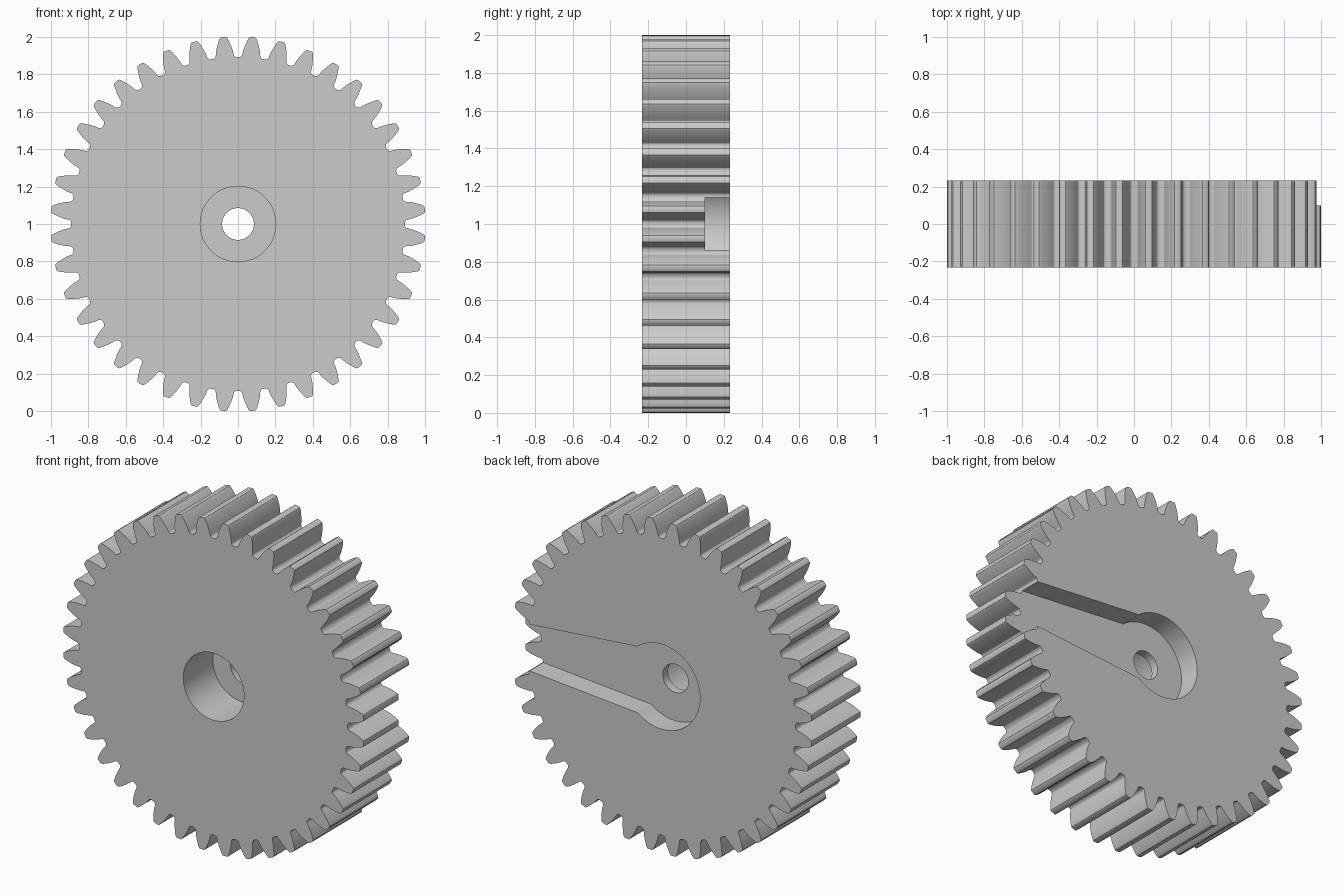
import bpy
import bmesh
from math import acos, asin, atan2, cos, sin, tan, pi, radians, hypot

TEETH = 40
HALF_DEPTH = 0.232
TIP_R, PITCH_R, ROOT_R = 1.002, 0.9545, 0.892
BASE_R = PITCH_R * cos(radians(20))

old = bpy.data.objects.get("Cube")
if old:
    bpy.data.objects.remove(old, do_unlink=True)

grey = bpy.data.materials.new("light_grey")
grey.use_nodes = True
colour = (0.6, 0.6, 0.6, 1)
grey.diffuse_color = colour
grey.node_tree.nodes["Principled BSDF"].inputs["Base Color"].default_value = colour


def prism(name, outline, y0, y1):
    """Extrude an (x, z) outline, centred on the axle, from y0 to y1."""
    bm = bmesh.new()
    face = bm.faces.new([bm.verts.new((x, y0, z + 1)) for x, z in outline])
    out = bmesh.ops.extrude_face_region(bm, geom=[face])
    verts = [v for v in out["geom"] if isinstance(v, bmesh.types.BMVert)]
    bmesh.ops.translate(bm, verts=verts, vec=(0, y1 - y0, 0))
    bmesh.ops.recalc_face_normals(bm, faces=bm.faces)
    mesh = bpy.data.meshes.new(name)
    bm.to_mesh(mesh)
    bm.free()
    mesh.materials.append(grey)
    obj = bpy.data.objects.new(name, mesh)
    bpy.context.collection.objects.link(obj)
    return obj


def arc(radius, start, end, steps):
    return [(radius * cos(start + (end - start) * i / steps),
             radius * sin(start + (end - start) * i / steps)) for i in range(steps)]


def involute(angle):
    return tan(angle) - angle


def half_angle(r):
    """Half the tooth's angular width at radius r."""
    return pi / (2 * TEETH) + involute(radians(20)) - involute(acos(min(1, BASE_R / r)))


# Half a tooth: rounded tip, involute flank, rounded root
flank = [(0.012, TIP_R), (0.018, 0.9995), (0.0225, 0.993)]
flank += [(half_angle(r), r) for r in (0.984, 0.968, 0.952, 0.936, 0.92, 0.907)]
flank += [(0.0565, 0.899), (0.063, 0.894), (0.071, ROOT_R)]
tooth = [(-a, r) for a, r in reversed(flank)] + flank

outline = []
for i in range(TEETH):
    centre = (i + 0.5) * 2 * pi / TEETH
    outline += [(r * cos(centre + a), r * sin(centre + a)) for a, r in tooth]
gear = prism("gear_wheel", outline, -HALF_DEPTH, HALF_DEPTH)

# Keyhole pocket in the back: round hub with a tapering arm out through the rim
corner_x, corner_z = 0.16, 0.199
end_x = 1.1
end_z = corner_z - (end_x - corner_x) * 0.082
start = atan2(corner_z, corner_x)
hub_r = hypot(corner_x, corner_z)
keyhole = arc(hub_r, start, 2 * pi - start, 48)
keyhole += [(corner_x, -corner_z), (end_x, -end_z), (end_x, end_z)]

cutters = [
    prism("keyhole_cutter", keyhole, 0.1, 0.4),
    prism("front_bore_cutter", arc(0.202, 0, 2 * pi, 64), -0.4, 0.05),
    prism("axle_hole_cutter", arc(0.085, 0, 2 * pi, 48), -0.5, 0.5),
]

bpy.ops.object.select_all(action="DESELECT")
bpy.context.view_layer.objects.active = gear
gear.select_set(True)
for cutter in cutters:
    mod = gear.modifiers.new(cutter.name, "BOOLEAN")
    mod.operation = "DIFFERENCE"
    mod.solver = "EXACT"
    mod.object = cutter
    bpy.ops.object.modifier_apply(modifier=mod.name)
    bpy.data.objects.remove(cutter, do_unlink=True)

bpy.ops.object.shade_smooth_by_angle(angle=radians(25))
